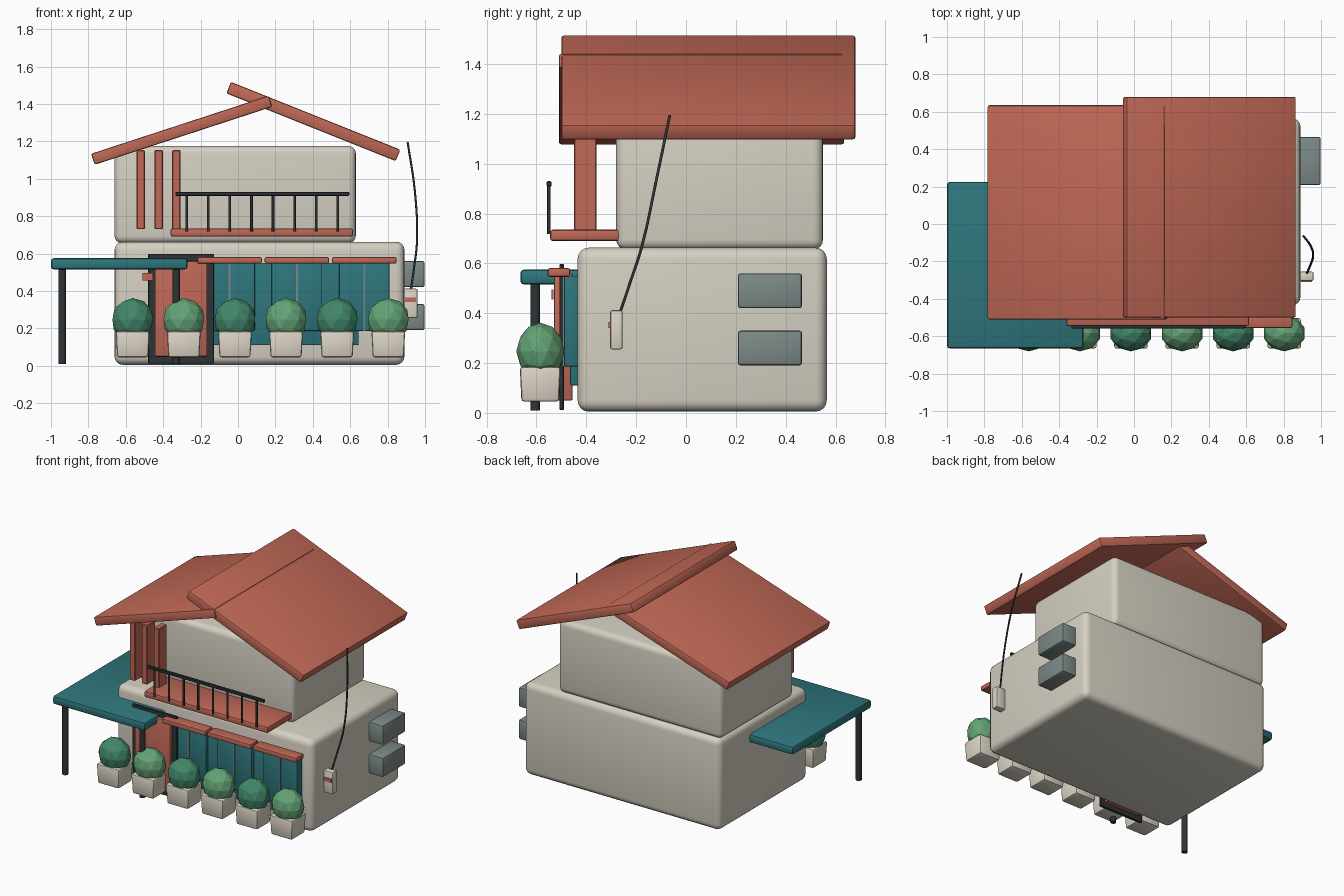
import bpy, bmesh, math
from mathutils import Matrix, Vector

if "Cube" in bpy.data.objects:
    bpy.data.objects.remove(bpy.data.objects["Cube"])


def mat(name, rgb):
    m = bpy.data.materials.new(name)
    lin = [(c / 255 / 12.92) if c < 10 else ((c / 255 + 0.055) / 1.055) ** 2.4 for c in rgb]
    m.diffuse_color = (*lin, 1)
    m.use_nodes = True
    m.node_tree.nodes["Principled BSDF"].inputs["Base Color"].default_value = m.diffuse_color
    return m


CREAM = mat("cream plaster", (213, 208, 194))
POT = mat("pale pot", (222, 214, 200))
RED = mat("terracotta", (192, 104, 86))
TEAL = mat("teal", (46, 118, 124))
DARK = mat("dark metal", (46, 52, 54))
GREY = mat("slate grey", (124, 138, 136))
GREEN_D = mat("deep green", (66, 136, 106))
GREEN_L = mat("leaf green", (100, 164, 118))


def finish(name, bm, material, smooth=True):
    me = bpy.data.meshes.new(name)
    bm.to_mesh(me)
    bm.free()
    me.materials.append(material)
    if smooth:
        me.shade_smooth()
        me.set_sharp_from_angle(angle=math.radians(35))
    ob = bpy.data.objects.new(name, me)
    bpy.context.collection.objects.link(ob)
    return ob


def box(name, x, y, z, material, bevel=0.0, segs=2, taper=1.0):
    """Box from (min, max) pairs; taper shrinks the bottom."""
    c = Vector((sum(x) / 2, sum(y) / 2, sum(z) / 2))
    size = (x[1] - x[0], y[1] - y[0], z[1] - z[0])
    bm = bmesh.new()
    bmesh.ops.create_cube(bm, size=1)
    for v in bm.verts:
        if v.co.z < 0:
            v.co.x *= taper
            v.co.y *= taper
        v.co = Vector(a * b for a, b in zip(v.co, size))
    if bevel:
        bmesh.ops.bevel(bm, geom=bm.edges[:], offset=bevel, segments=segs,
                        profile=0.5, affect='EDGES')
    ob = finish(name, bm, material)
    ob.location = c
    return ob


def slab(name, a, b, y, thick, material):
    """Roof slab whose centre line runs from a to b in the xz plane."""
    length = math.dist(a, b)
    ob = box(name, (-length / 2, length / 2), y, (-thick / 2, thick / 2), material, 0.01)
    ob.rotation_euler.y = -math.atan2(b[1] - a[1], b[0] - a[0])
    ob.location = ((a[0] + b[0]) / 2, sum(y) / 2, (a[1] + b[1]) / 2)


def rod(name, x, y, z, r, material):
    bm = bmesh.new()
    bmesh.ops.create_cone(bm, cap_ends=True, segments=12, radius1=r, radius2=r,
                          depth=z[1] - z[0])
    finish(name, bm, material).location = (x, y, sum(z) / 2)


# House volumes
box("lower_floor", (-0.66, 0.89), (-0.435, 0.565), (0.005, 0.663), CREAM, 0.045, 4)
box("upper_floor", (-0.66, 0.63), (-0.28, 0.55), (0.655, 1.175), CREAM, 0.04, 4)

# Two overlapping roof slabs
slab("roof_left", (-0.776, 1.104), (0.173, 1.414), (-0.51, 0.635), 0.062, RED)
slab("roof_right", (-0.05, 1.487), (0.856, 1.125), (-0.5, 0.68), 0.066, RED)

# Porch awning and posts
box("porch_awning", (-1.0, -0.27), (-0.665, 0.225), (0.515, 0.575), TEAL, 0.015)
for i, x in enumerate((-0.94, -0.33)):
    rod(f"porch_post_{i}", x, -0.605, (0.01, 0.52), 0.02, DARK)

# Door with its dark frame and small plate
box("door_frame", (-0.48, -0.127), (-0.508, -0.49), (0.012, 0.597), DARK, 0.003, 1)
box("door", (-0.445, -0.165), (-0.53, -0.455), (0.05, 0.56), RED, 0.006)
box("door_plate", (-0.51, -0.455), (-0.54, -0.532), (0.455, 0.495), RED)

# Front glazing: back panel, three shuttered windows, canopies
box("window_wall", (-0.2, 0.645), (-0.465, -0.425), (0.11, 0.55), TEAL, 0.006)
for i in range(3):
    cx = -0.045 + 0.36 * i
    for side in (-1, 1):
        xs = sorted((cx + side * 0.002, cx + side * 0.135))
        box(f"shutter_{i}_{side}", xs, (-0.49, -0.43), (0.187, 0.55), TEAL, 0.005)
    box(f"mullion_{i}", (cx - 0.005, cx + 0.005), (-0.495, -0.46), (0.187, 0.55), GREY)
    box(f"window_canopy_{i}", (cx - 0.172, cx + 0.172), (-0.555, -0.465),
        (0.546, 0.581), RED, 0.008)

# Balcony slab, railing and vertical fins
box("balcony_slab", (-0.36, 0.615), (-0.545, -0.265), (0.69, 0.735), RED, 0.01)
box("balcony_rail", (-0.335, 0.595), (-0.559, -0.54), (0.908, 0.93), DARK, 0.004, 1)
for i in range(8):
    rod(f"baluster_{i}", -0.274 + 0.1153 * i, -0.55, (0.718, 0.915), 0.007, DARK)
for i, x in enumerate((-0.52, -0.424, -0.33)):
    box(f"balcony_fin_{i}", (x - 0.022, x + 0.022), (-0.45, -0.36), (0.73, 1.153), RED, 0.004, 1)

# Row of potted bushes
for i in range(6):
    cx = -0.563 + 0.2733 * i
    box(f"pot_{i}", (cx - 0.09, cx + 0.09), (-0.667, -0.503), (0.045, 0.185), POT, 0.012, 2, 0.92)
    bm = bmesh.new()
    bmesh.ops.create_icosphere(bm, subdivisions=2, radius=1,
                               matrix=Matrix.Diagonal((0.114, 0.097, 0.115, 1)))
    bush = finish(f"bush_{i}", bm, GREEN_L if i % 2 else GREEN_D, smooth=False)
    bush.location = (cx, -0.584, 0.247)

# Wall units on the right side
for i, z in enumerate((0.19, 0.42)):
    box(f"air_unit_{i}", (0.86, 0.998), (0.208, 0.466), (z, z + 0.14), GREY, 0.012)

# Meter box with its plate and cable
box("meter_box", (0.885, 0.96), (-0.304, -0.255), (0.255, 0.412), POT, 0.008)
box("meter_plate", (0.893, 0.953), (-0.311, -0.303), (0.34, 0.365), RED)
cable = bpy.data.curves.new("cable", 'CURVE')
cable.dimensions = '3D'
cable.bevel_depth = 0.006
cable.bevel_resolution = 2
cable.use_fill_caps = True
path = [(0.925, -0.262, 0.41), (0.942, -0.222, 0.53), (0.957, -0.178, 0.665),
        (0.946, -0.12, 0.93), (0.907, -0.065, 1.195)]
spline = cable.splines.new('BEZIER')
spline.bezier_points.add(len(path) - 1)
for p, co in zip(spline.bezier_points, path):
    p.co = co
    p.handle_left_type = p.handle_right_type = 'AUTO'
spline.resolution_u = 4
cable.materials.append(DARK)
bpy.context.collection.objects.link(bpy.data.objects.new("cable", cable))
